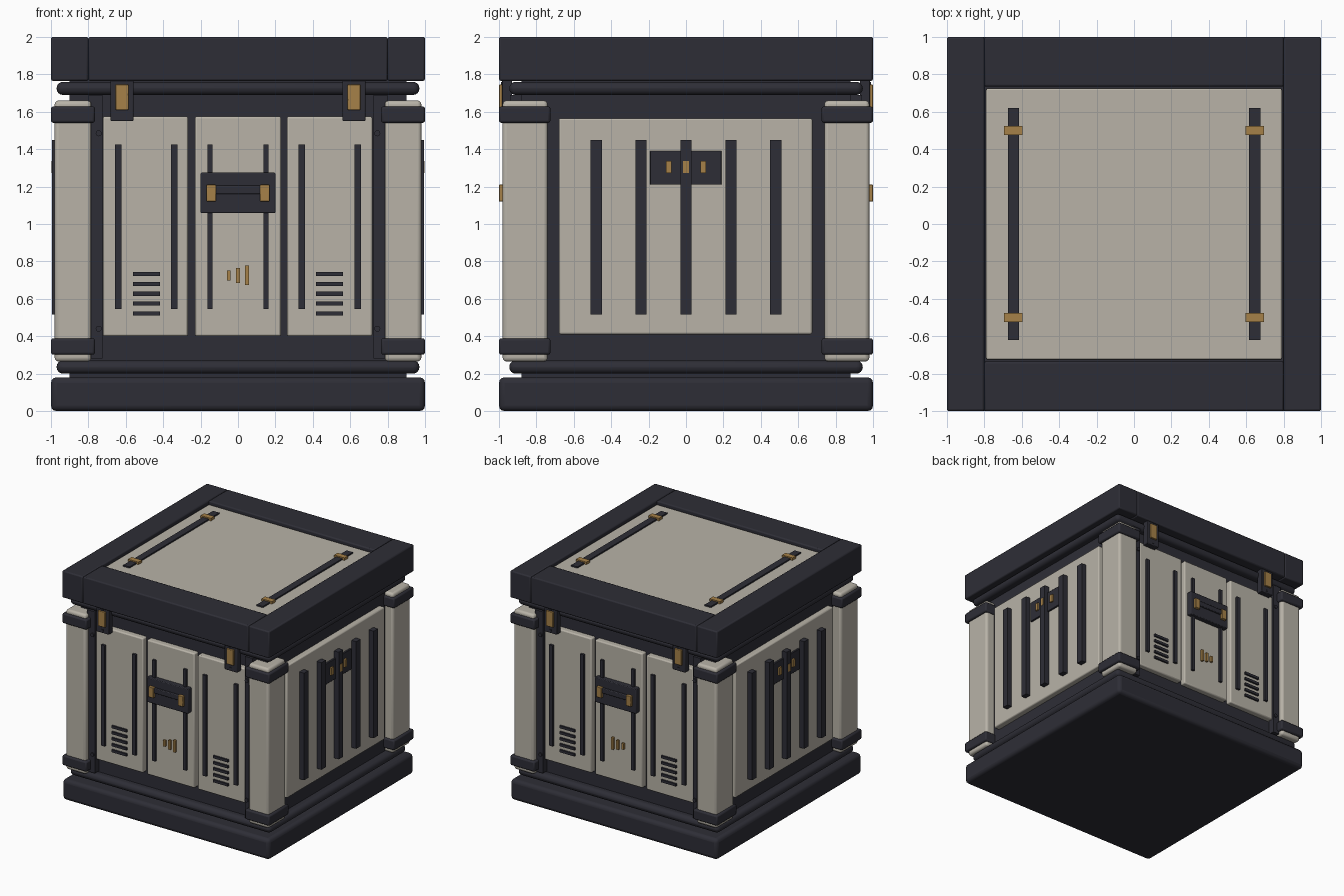
import bpy

cube = bpy.data.objects.get("Cube")
if cube:
    bpy.data.objects.remove(cube, do_unlink=True)


def material(name, r, g, b):
    m = bpy.data.materials.new(name)
    m.use_nodes = True
    m.diffuse_color = (r, g, b, 1)
    m.node_tree.nodes["Principled BSDF"].inputs["Base Color"].default_value = (r, g, b, 1)
    return m


DARK = material("dark slate", 0.027, 0.027, 0.037)
CREAM = material("warm grey", 0.48, 0.45, 0.39)
GOLD = material("brass", 0.38, 0.22, 0.065)


def finish(ob, name, mat, bevel=0, segments=2):
    ob.name = name
    ob.data.materials.append(mat)
    if bevel:
        mod = ob.modifiers.new("Bevel", "BEVEL")
        mod.width = bevel
        mod.segments = segments
        bpy.ops.object.shade_smooth_by_angle()
    return ob


def box(name, mat, xs, ys, zs, bevel=0, segments=2):
    """Box from its extents on each axis."""
    lo, hi = zip(*(sorted(p) for p in (xs, ys, zs)))
    bpy.ops.mesh.primitive_cube_add(size=1, location=[(a + b) / 2 for a, b in zip(lo, hi)])
    ob = bpy.context.object
    ob.scale = [b - a for a, b in zip(lo, hi)]
    bpy.ops.object.transform_apply(location=False, rotation=False, scale=True)
    return finish(ob, name, mat, bevel, segments)


def around(c, half):
    return (c - half, c + half)


SIDES = (-1, 1)

# Stacked core: base slab, rounded rails and body
box("base_slab", DARK, (-1, 1), (-1, 1), (0, 0.18), 0.03, 3)
box("lower_rail", DARK, (-0.97, 0.97), (-0.945, 0.945), (0.2, 0.27), 0.034, 4)
box("upper_rail", DARK, (-0.97, 0.97), (-0.945, 0.945), (1.69, 1.76), 0.034, 4)
box("body", DARK, (-0.9, 0.9), (-0.88, 0.88), (0.17, 1.8))

# Lid: four beams around a recessed panel
for s in SIDES:
    box("lid_side_beam", DARK, (s * 0.8, s), (-1, 1), (1.765, 2), 0.01)
    box("lid_end_beam", DARK, (-0.8, 0.8), (s * 0.735, s), (1.765, 2), 0.01)
box("lid_panel", CREAM, (-0.79, 0.79), (-0.725, 0.725), (1.78, 1.978), 0.008)
box("lid_underside", DARK, (-0.82, 0.82), (-0.75, 0.75), (1.77, 1.96))
for s in SIDES:
    box("lid_strip", DARK, around(s * 0.645, 0.03), (-0.62, 0.62), (1.97, 1.99))
    for y in (-0.5, 0.5):
        box("lid_clip", GOLD, around(s * 0.645, 0.05), around(y, 0.024), (1.97, 2))

# Corner posts with collars
for sx in SIDES:
    for sy in SIDES:
        box("corner_post", CREAM, (sx * 0.785, sx * 0.98), (sy * 0.74, sy * 0.98),
            (0.265, 1.66), 0.02, 3)
        for z in (0.345, 1.585):
            box("post_collar", DARK, (sx * 0.765, sx), (sy * 0.725, sy), around(z, 0.044), 0.012)


def front(s):
    """Front or back face, s being the sign of y."""
    def depth(a, b):
        return (s * a, s * b)

    # Door panels and frame
    for x, w in ((-0.495, 0.228), (0, 0.23), (0.49, 0.228)):
        box("door_panel", CREAM, around(x, w), depth(0.85, 0.93), (0.4, 1.575), 0.01)
    for sx in SIDES:
        box("frame_stile", DARK, (sx * 0.725, sx * 0.8), depth(0.85, 0.94), (0.28, 1.69))
        for z in (0.44, 1.485):
            bpy.ops.mesh.primitive_cylinder_add(vertices=12, radius=0.016, depth=0.02,
                                                location=(sx * 0.745, s * 0.94, z),
                                                rotation=(1.5708, 0, 0))
            finish(bpy.context.object, "frame_bolt", DARK)

        # Vertical bars and vent slots
        for x in (0.15, 0.34, 0.64):
            box("door_bar", DARK, around(sx * x, 0.017 if x > 0.2 else 0.014),
                depth(0.92, 0.95), (0.545, 1.425))
        for i in range(5):
            box("vent_slot", DARK, around(sx * 0.49, 0.072), depth(0.92, 0.945),
                around(0.522 + i * 0.0525, 0.011))

        # Lid latches
        box("latch_plate", DARK, around(sx * 0.62, 0.061), depth(0.93, 0.985), (1.55, 1.77), 0.005)
        box("latch_clasp", GOLD, around(sx * 0.62, 0.034), depth(0.97, 1), (1.61, 1.745), 0.004)
        for z in (1.575, 1.75):
            box("latch_pin", DARK, around(sx * 0.62, 0.008), depth(0.98, 0.99), around(z, 0.008))

        box("handle_bracket", GOLD, around(sx * 0.143, 0.025), depth(0.95, 1), (1.12, 1.21), 0.004)

    # Handle and level marks
    box("handle_plate", DARK, (-0.2, 0.2), depth(0.92, 0.975), (1.058, 1.275), 0.006)
    box("handle_bar", DARK, (-0.14, 0.14), depth(0.96, 0.99), (1.16, 1.205), 0.006)
    for x, h in ((-0.05, 0.026), (0, 0.04), (0.048, 0.052)):
        box("level_mark", GOLD, around(x, 0.01), depth(0.92, 0.95), around(0.725, h))


def flank(s):
    """Left or right face, s being the sign of x."""
    box("side_panel", CREAM, (s * 0.85, s * 0.95), (-0.68, 0.675), (0.41, 1.565), 0.01)
    for i in range(-2, 3):
        box("side_bar", DARK, (s * 0.93, s * 0.995), around(i * 0.24, 0.03), (0.515, 1.45))
    box("side_plate", DARK, (s * 0.93, s * 0.965), (-0.193, 0.19), (1.21, 1.39), 0.004)
    for y in (-0.093, 0, 0.092):
        box("side_mark", GOLD, (s * 0.94, s * (0.998 if y == 0 else 0.98)),
            around(y, 0.015), around(1.305, 0.033))


for s in SIDES:
    front(s)
    flank(s)
